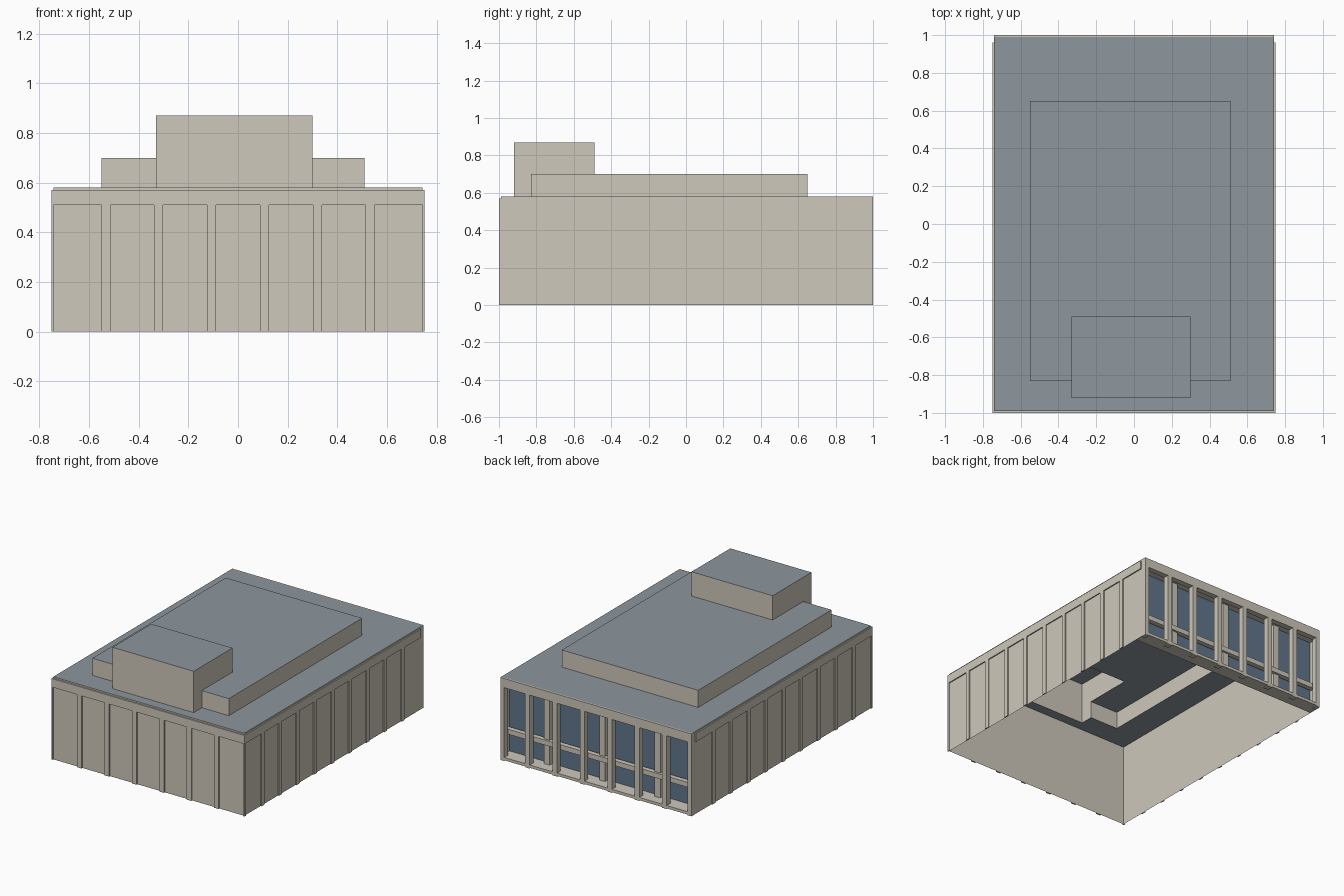
import bpy, bmesh

if "Cube" in bpy.data.objects:
    bpy.data.objects.remove(bpy.data.objects["Cube"])


def material(name, rgb):
    m = bpy.data.materials.new(name)
    m.diffuse_color = (*rgb, 1)
    m.use_nodes = True
    m.node_tree.nodes["Principled BSDF"].inputs["Base Color"].default_value = m.diffuse_color
    return m


STONE = material("stone", (0.62, 0.58, 0.50))
ROOF = material("roof_grey", (0.27, 0.31, 0.34))
GLASS = material("blue_glass", (0.12, 0.18, 0.26))


def finish(name, bm, mat):
    bmesh.ops.remove_doubles(bm, verts=bm.verts, dist=1e-5)
    me = bpy.data.meshes.new(name)
    bm.to_mesh(me)
    bm.free()
    me.materials.append(mat)
    ob = bpy.data.objects.new(name, me)
    bpy.context.collection.objects.link(ob)
    return ob


def boxes(name, items, mat=STONE):
    """Solid boxes given as (x0, x1, y0, y1, z0, z1)."""
    bm = bmesh.new()
    for x0, x1, y0, y1, z0, z1 in items:
        vs = bmesh.ops.create_cube(bm, size=1)["verts"]
        bmesh.ops.scale(bm, vec=(x1 - x0, y1 - y0, z1 - z0), verts=vs)
        bmesh.ops.translate(bm, vec=((x0 + x1) / 2, (y0 + y1) / 2, (z0 + z1) / 2), verts=vs)
    me = bpy.data.meshes.new(name)
    bm.to_mesh(me)
    bm.free()
    me.materials.append(mat)
    ob = bpy.data.objects.new(name, me)
    bpy.context.collection.objects.link(ob)
    return ob


def walls(name, paths, mat=STONE):
    """Thin vertical sheets along plan paths: (points, z0, z1)."""
    bm = bmesh.new()
    for pts, z0, z1 in paths:
        for (ax, ay), (bx, by) in zip(pts, pts[1:]):
            bm.faces.new([bm.verts.new(p) for p in
                          ((ax, ay, z0), (bx, by, z0), (bx, by, z1), (ax, ay, z1))])
    return finish(name, bm, mat)


def decks(name, rects, z, mat=ROOF):
    """Flat upward-facing sheets given as (x0, x1, y0, y1)."""
    bm = bmesh.new()
    for x0, x1, y0, y1 in rects:
        bm.faces.new([bm.verts.new(p) for p in
                      ((x0, y0, z), (x1, y0, z), (x1, y1, z), (x0, y1, z))])
    return finish(name, bm, mat)


W, F, B = 0.742, -0.99, 1.0                # wall half width, front and back
LX0, LX1, LY0, LY1 = -0.55, 0.51, -0.83, 0.65   # lower roof block
UX0, UX1, UY0, UY1 = -0.33, 0.30, -0.92, -0.49  # upper roof block
H, LZ, UZ = 0.58, 0.70, 0.87
FIN_X = [-0.532 + 0.2128 * i for i in range(6)]
FIN_Y = [-0.795 + 0.1945 * i for i in range(9)]

# Main walls: open at the bottom and at the back
walls("main_walls", [([(-W, B), (-W, F), (W, F), (W, B)], 0, H)])

# Main roof, open under the raised blocks
decks("main_roof", [(-W, W, F, UY0),
                    (-W, UX0, UY0, LY0), (UX1, W, UY0, LY0),
                    (-W, LX0, LY0, LY1), (LX1, W, LY0, LY1),
                    (-W, W, LY1, 0.99)], H)

# Lower raised block
walls("lower_block_walls", [([(UX0, LY0), (LX0, LY0), (LX0, LY1), (LX1, LY1),
                              (LX1, LY0), (UX1, LY0)][::-1], H, LZ)])
decks("lower_block_roof", [(LX0, UX0, LY0, UY1), (UX1, LX1, LY0, UY1),
                           (LX0, LX1, UY1, LY1)], LZ)

# Upper raised block, overhanging the lower block at the front
walls("upper_block_walls", [
    ([(UX0, LY0), (UX0, UY0), (UX1, UY0), (UX1, LY0)], H, LZ),
    ([(UX0, UY1), (UX0, UY0), (UX1, UY0), (UX1, UY1), (UX0, UY1)], LZ, UZ)])
decks("upper_block_roof", [(UX0, UX1, UY0, UY1)], UZ)

# Cornice band and wall fins on the front and both sides
side_fins = [(W, 0.75, y - 0.016, y + 0.016, 0, 0.51) for y in FIN_Y]
side_fins.append((W, 0.75, -1.0, -0.985, 0, 0.51))
mirrored = [(-b, -a, *r) for a, b, *r in side_fins]
boxes("side_fins", side_fins + mirrored)
boxes("front_fins", [(x - 0.018, x + 0.018, -1.0, F, 0, 0.51) for x in FIN_X])
boxes("cornice", [(-0.75, 0.75, -1.0, F, 0.51, 0.57),
                  (W, 0.75, F, 0.96, 0.51, 0.57),
                  (-0.75, -W, F, 0.96, 0.51, 0.57)])

# Rear colonnade: posts, corner posts, header and sill
boxes("rear_columns", [(x - 0.018, x + 0.018, 0.96, 1.0, 0, 0.515) for x in FIN_X]
      + [(0.712, W, 0.96, 1.0, 0, 0.515), (-W, -0.712, 0.96, 1.0, 0, 0.515)])
boxes("rear_header", [(-W, W, 0.96, 1.0, 0.515, 0.579)])
boxes("porch_floor", [(-W, W, 0.90, 1.0, 0.005, 0.025)])
boxes("porch_ceiling", [(-W, W, 0.90, 0.96, 0.53, 0.54)])

# Balcony rail, inner piers and recessed glazing
boxes("balcony_rail", [(-W, W, 0.91, 0.945, 0.165, 0.20)])
boxes("inner_piers", [(x - 0.022, x + 0.022, 0.90, 0.93, 0.02, 0.53)
                      for x in (-0.43, 0, 0.43)])
walls("rear_glazing", [([(W, 0.90), (-W, 0.90)], 0.02, 0.535)], GLASS)
